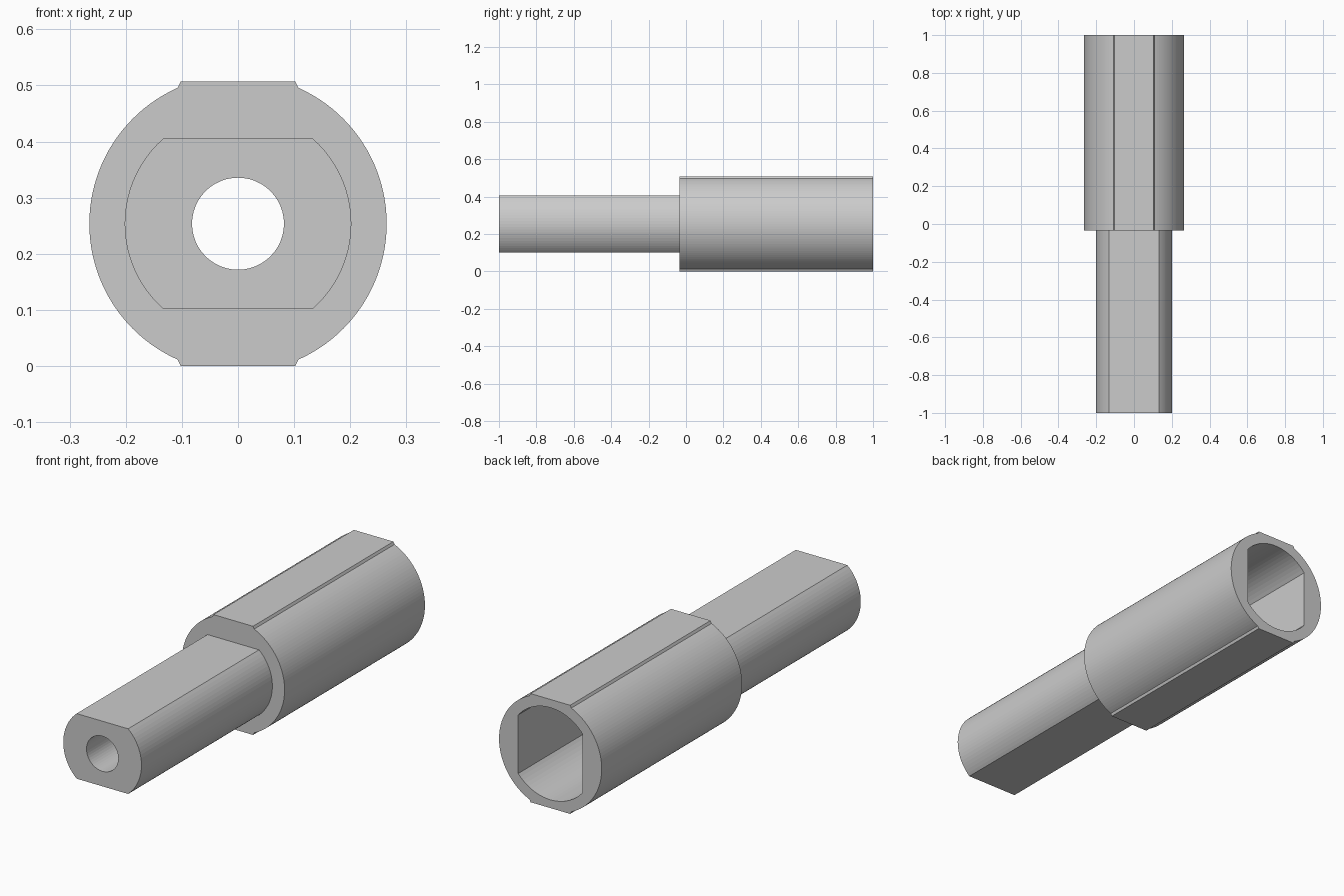
import bpy, bmesh
from math import sin, cos, acos, asin, pi, hypot

if "Cube" in bpy.data.objects:
    bpy.data.objects.remove(bpy.data.objects["Cube"])

ZC = 0.2535  # height of the common axis


def arc(r, a0, a1, n):
    return [(r * cos(a0 + (a1 - a0) * i / n), r * sin(a0 + (a1 - a0) * i / n))
            for i in range(n + 1)]


def double_d(r, flat, n=22):
    """Circle cut by two flats at v = +-flat."""
    a = asin(flat / r)
    return arc(r, -a, a, n) + arc(r, pi - a, pi + a, n)


def prism(name, profile, y0, y1):
    """Extrude an (x, z) profile along y."""
    bm = bmesh.new()
    face = bm.faces.new([bm.verts.new((x, y0, z + ZC)) for x, z in profile])
    ext = bmesh.ops.extrude_face_region(bm, geom=[face])
    verts = [g for g in ext["geom"] if isinstance(g, bmesh.types.BMVert)]
    bmesh.ops.translate(bm, verts=verts, vec=(0, y1 - y0, 0))
    bmesh.ops.recalc_face_normals(bm, faces=bm.faces)
    me = bpy.data.meshes.new(name)
    bm.to_mesh(me)
    bm.free()
    ob = bpy.data.objects.new(name, me)
    bpy.context.collection.objects.link(ob)
    return ob


def boolean(target, other, op):
    mod = target.modifiers.new(other.name, "BOOLEAN")
    mod.operation, mod.solver, mod.object = op, "EXACT", other
    bpy.context.view_layer.objects.active = target
    bpy.ops.object.modifier_apply(modifier=mod.name)
    bpy.data.objects.remove(other)


# Sleeve: round body with raised flat pads on top and bottom
R, PAD = 0.265, 0.102
a = acos(0.108 / R)
side = arc(R, -a, a, 44)
sleeve_profile = (side + [(PAD, ZC), (-PAD, ZC)]
                  + [(-x, -z) for x, z in side] + [(-PAD, -ZC), (PAD, -ZC)])
sleeve = prism("shaft_extension", sleeve_profile, -0.035, 1.0)

# Front shaft with horizontal flats
boolean(sleeve, prism("shaft", double_d(0.202, 0.152), -1.0, 0.0), "UNION")

# Rear socket with vertical flats (same section, turned a quarter, with clearance)
socket = [(-z, x) for x, z in double_d(0.215, 0.166)]
boolean(sleeve, prism("socket_cutter", socket, 0.03, 1.1), "DIFFERENCE")

# Round bore through the shaft into the socket
bore = arc(0.082, 0, 2 * pi, 48)[:-1]
boolean(sleeve, prism("bore_cutter", bore, -1.1, 0.3), "DIFFERENCE")
